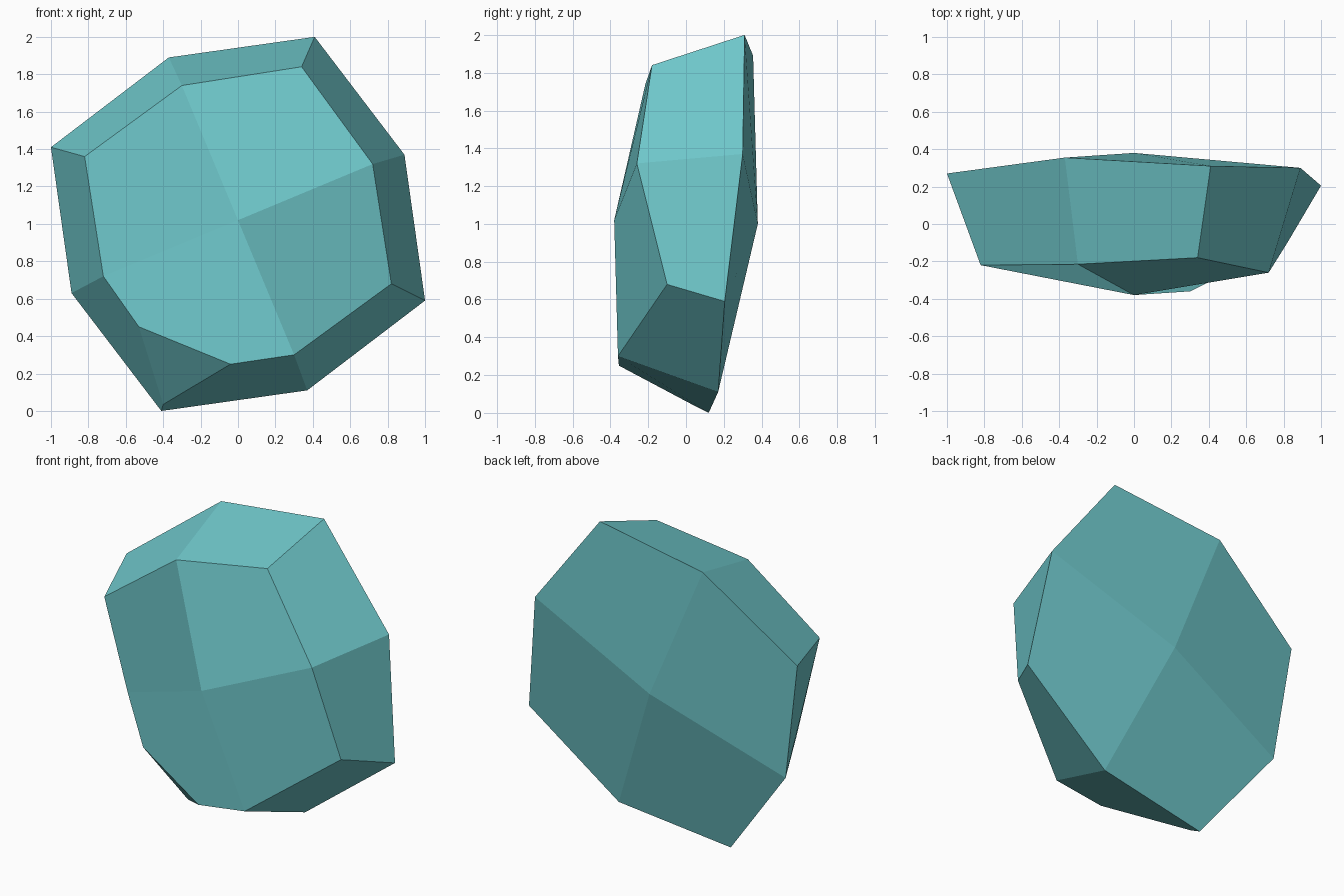
import bpy, bmesh

if "Cube" in bpy.data.objects:
    bpy.data.objects.remove(bpy.data.objects["Cube"])

# Two eight-sided rings (clockwise from the top edge point) and a centre point for each side
BACK = [(-.37, .355, 1.89), (.41, .31, 2.0), (.89, .30, 1.37), (1.0, .205, .59),
        (.37, .17, .11), (-.41, .12, 0), (-.89, .235, .63), (-1.0, .27, 1.41)]
FRONT = [(-.30, -.215, 1.74), (.34, -.18, 1.84), (.72, -.26, 1.32), (.82, -.10, .68),
         (.30, -.36, .30), None, (-.72, -.12, .72), (-.82, -.22, 1.36)]
# Chipped-off front corner replacing ring point 5
CHIP = [(-.04, -.355, .25), (-.53, -.23, .45), (-.40, .05, .035)]

bm = bmesh.new()
back = [bm.verts.new(p) for p in BACK]
front = [bm.verts.new(p) if p else None for p in FRONT]
chip_bottom, chip_left, chip_edge = [bm.verts.new(p) for p in CHIP]
back_mid = bm.verts.new((0, .38, 1.0))
front_mid = bm.verts.new((0, -.38, 1.02))

# Front and back: four facets each around the centre
for i in (0, 2, 4, 6):
    j, k = i + 1, (i + 2) % 8
    bm.faces.new((back_mid, back[i], back[j], back[k]))
    corner = [front[j]] if front[j] else [chip_left, chip_bottom]
    bm.faces.new([front_mid, front[k]] + corner + [front[i]])

# Side facets, with the two beside the chip following its cut
for i in range(8):
    j = (i + 1) % 8
    a = [front[i]] if front[i] else [chip_edge, chip_left]
    b = [front[j]] if front[j] else [chip_bottom, chip_edge]
    bm.faces.new([back[i]] + a + b + [back[j]])

# Chip facet
bm.faces.new((chip_bottom, chip_left, chip_edge))
bmesh.ops.recalc_face_normals(bm, faces=bm.faces)

mesh = bpy.data.meshes.new("faceted_stone")
bm.to_mesh(mesh)
bm.free()
stone = bpy.data.objects.new("faceted_stone", mesh)
bpy.context.collection.objects.link(stone)

teal = bpy.data.materials.new("teal stone")
teal.diffuse_color = (.16, .58, .60, 1)
teal.use_nodes = True
teal.node_tree.nodes["Principled BSDF"].inputs["Base Color"].default_value = teal.diffuse_color
mesh.materials.append(teal)
